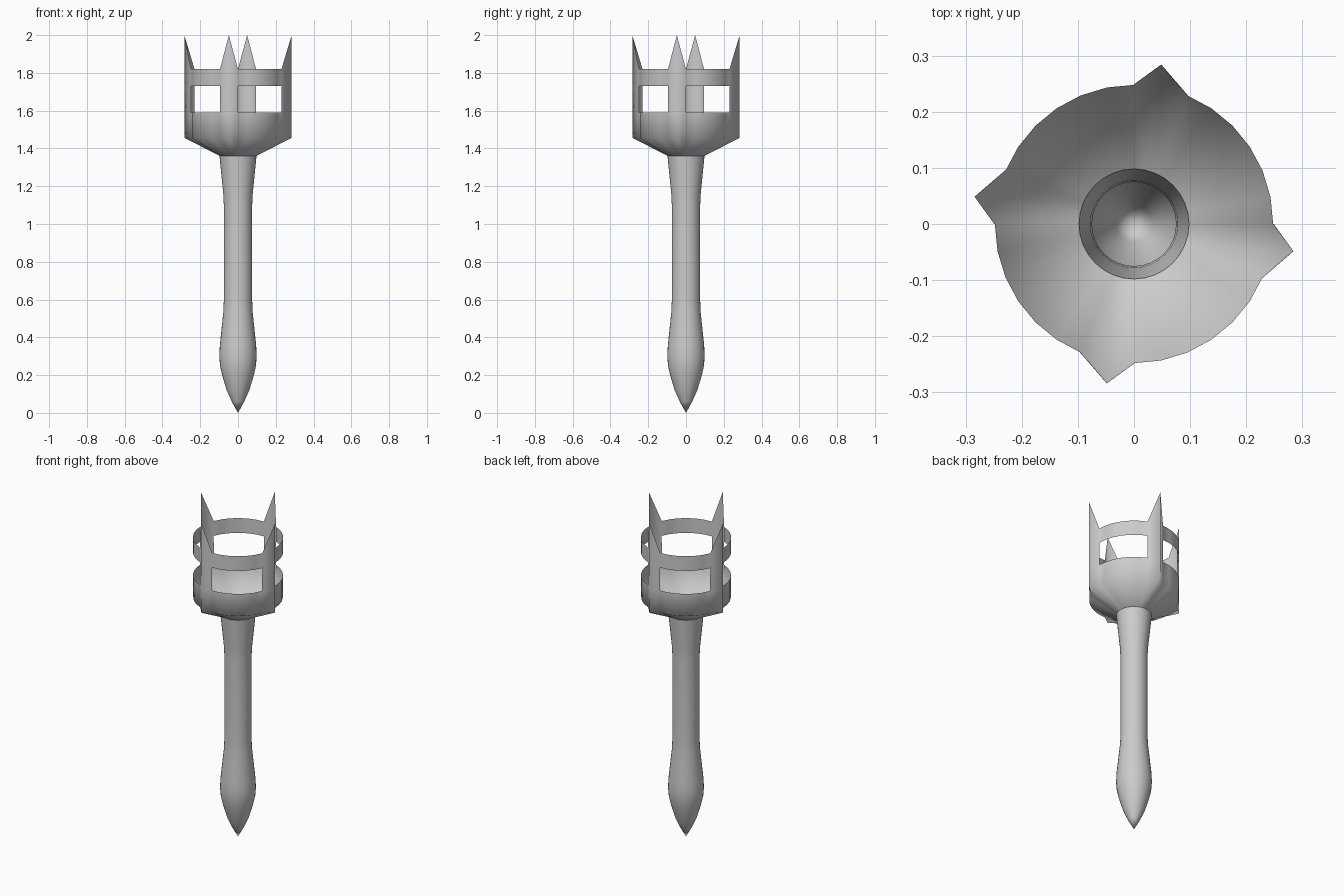
import bpy, bmesh
from math import sin, cos, pi

if "Cube" in bpy.data.objects:
    bpy.data.objects.remove(bpy.data.objects["Cube"])

SEG = 32
RIDGES = {7, 15, 23, 31}      # columns pulled out into pointed prongs
PUSH = 0.04


def direction(i):
    a = 2 * pi * i / SEG
    return cos(a), sin(a)


def ring(bm, r, z, push=0.0):
    """Circle of vertices; prong columns are shifted along their nearest axis."""
    verts = []
    for i in range(SEG):
        c, s = direction(i)
        x, y = r * c, r * s
        if i in RIDGES:
            if abs(c) > abs(s):
                x += push if c > 0 else -push
            else:
                y += push if s > 0 else -push
        verts.append(bm.verts.new((x, y, z)))
    return verts


def bridge(bm, low, high, columns=range(SEG)):
    for i in columns:
        j = (i + 1) % SEG
        bm.faces.new((low[i], low[j], high[j], high[i]))


def finish(bm, name):
    mesh = bpy.data.meshes.new(name)
    bm.normal_update()
    bm.to_mesh(mesh)
    bm.free()
    mesh.shade_smooth()
    obj = bpy.data.objects.new(name, mesh)
    bpy.context.collection.objects.link(obj)
    return obj


# Handle: hollow turned shaft with a pointed bulb at the foot
bm = bmesh.new()
profile = [(0.033, 0.06), (0.060, 0.12), (0.084, 0.20), (0.095, 0.25),
           (0.099, 0.30), (0.096, 0.36), (0.077, 0.54), (0.075, 0.60),
           (0.075, 1.10), (0.078, 1.16), (0.098, 1.36)]
rings = [ring(bm, r, z) for r, z in profile]
tip = bm.verts.new((0, 0, 0))
for i in range(SEG):
    bm.faces.new((tip, rings[0][(i + 1) % SEG], rings[0][i]))
for low, high in zip(rings, rings[1:]):
    bridge(bm, low, high)
finish(bm, "handle")

# Cup: flared bowl, four windows, upper band and four prongs
bm = bmesh.new()
neck = ring(bm, 0.098, 1.36)
bowl = ring(bm, 0.247, 1.455, PUSH)
sill = ring(bm, 0.248, 1.59, PUSH)
lintel = ring(bm, 0.249, 1.73, PUSH)
rim = ring(bm, 0.249, 1.82, PUSH)
posts = sorted({k for r in RIDGES for k in (r - 1, r)})
bridge(bm, neck, bowl)
bridge(bm, bowl, sill)
bridge(bm, sill, lintel, posts)
bridge(bm, lintel, rim)
for i in RIDGES:
    mid = rim[i]
    peak = bm.verts.new((mid.co.x, mid.co.y, 2.0))
    bm.faces.new((rim[i - 1], mid, peak))
    bm.faces.new((mid, rim[(i + 1) % SEG], peak))
finish(bm, "cup")
